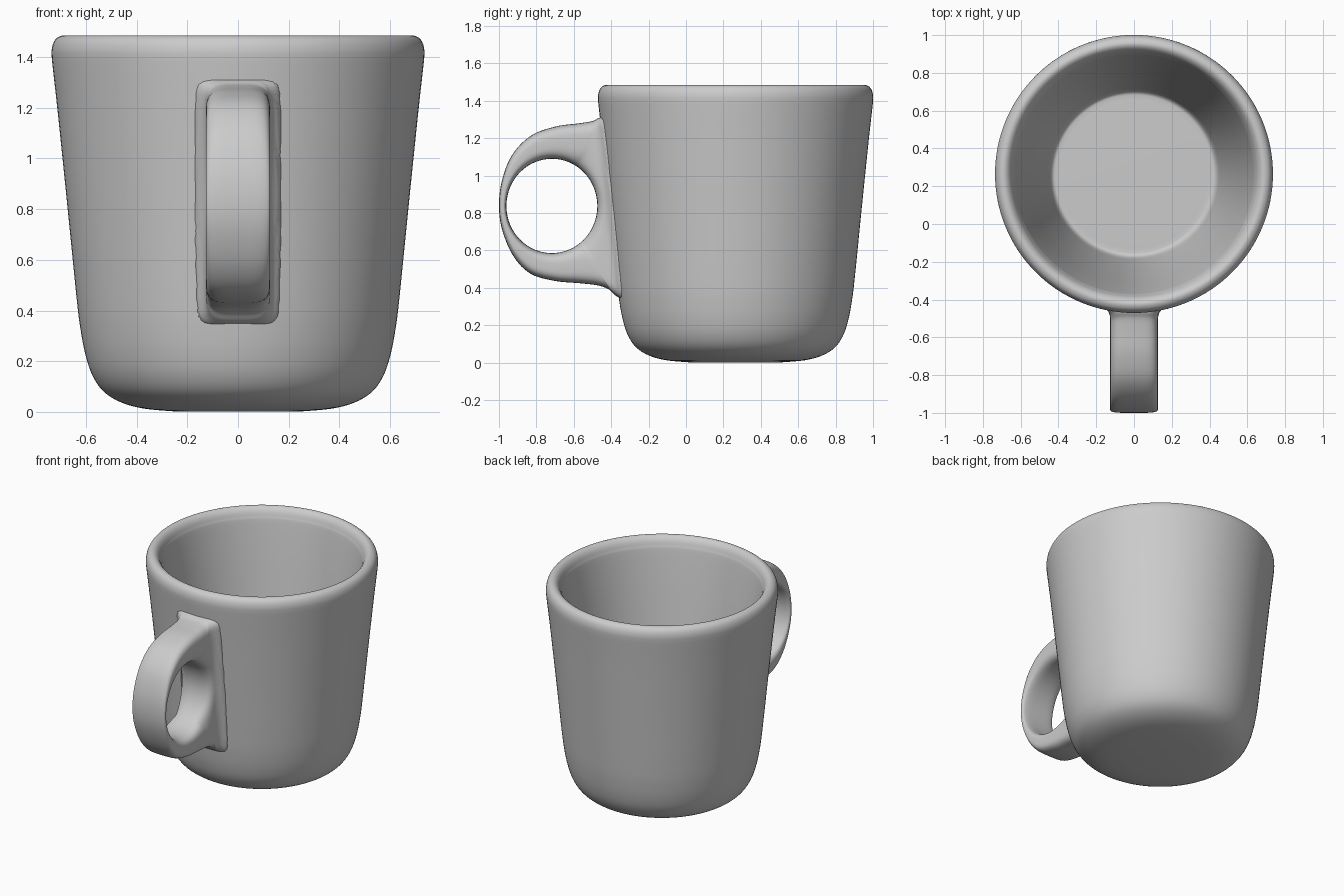
import bpy, math
from mathutils import Vector

if "Cube" in bpy.data.objects:
    bpy.data.objects.remove(bpy.data.objects["Cube"])

CUP_Y = 0.265          # centre of the cup
HOLE = Vector((-0.717, 0.838))   # finger hole centre (y, z)


def catmull(pts, steps, closed=False):
    """Smooth curve through 2D points."""
    p = [Vector(q) for q in pts]
    n = len(p)
    get = (lambda i: p[i % n]) if closed else (lambda i: p[max(0, min(n - 1, i))])
    out = []
    for i in range(n if closed else n - 1):
        a, b, c, d = (get(i + k) for k in (-1, 0, 1, 2))
        for s in range(steps):
            t = s / steps
            out.append(0.5 * (2 * b + (c - a) * t + (2 * a - 5 * b + 4 * c - d) * t * t
                              + (3 * b - a - 3 * c + d) * t ** 3))
    if not closed:
        out.append(p[-1])
    return out


def make(name, verts, faces, angle):
    me = bpy.data.meshes.new(name)
    me.from_pydata(verts, [], faces)
    ob = bpy.data.objects.new(name, me)
    bpy.context.collection.objects.link(ob)
    bpy.ops.object.select_all(action='DESELECT')
    ob.select_set(True)
    bpy.context.view_layer.objects.active = ob
    bpy.ops.object.mode_set(mode='EDIT')
    bpy.ops.mesh.select_all(action='SELECT')
    bpy.ops.mesh.normals_make_consistent(inside=False)
    bpy.ops.object.mode_set(mode='OBJECT')
    bpy.ops.object.shade_smooth_by_angle(angle=math.radians(angle))
    return ob


# Cup: outer wall, rounded rim and inner wall turned around the cup axis
wall = [(0.25, 0.002), (0.37, 0.013), (0.46, 0.037), (0.53, 0.08), (0.575, 0.145),
        (0.603, 0.23), (0.622, 0.33), (0.637, 0.45), (0.672, 0.8), (0.71, 1.17),
        (0.73, 1.35), (0.735, 1.40), (0.735, 1.43), (0.728, 1.457), (0.714, 1.476),
        (0.692, 1.485), (0.672, 1.479), (0.655, 1.46), (0.643, 1.43), (0.632, 1.385),
        (0.595, 1.15), (0.545, 0.8), (0.495, 0.48), (0.46, 0.28), (0.445, 0.21),
        (0.43, 0.185), (0.41, 0.18), (0.38, 0.18)]
profile = catmull(wall, 4)
N = 128
verts = [(r * math.cos(2 * math.pi * j / N), CUP_Y + r * math.sin(2 * math.pi * j / N), z)
         for r, z in profile for j in range(N)]
faces = [(i * N + j, i * N + (j + 1) % N, (i + 1) * N + (j + 1) % N, (i + 1) * N + j)
         for i in range(len(profile) - 1) for j in range(N)]
faces += [tuple(range(N)), tuple(range(len(verts) - N, len(verts)))]   # base and floor
make("cup", verts, faces, 75)


def cup_radius(z):
    """Outer radius of the cup at height z."""
    for (r0, z0), (r1, z1) in zip(wall, wall[1:]):
        if z0 <= z <= z1:
            return r0 + (r1 - r0) * (z - z0) / (z1 - z0)
    return 0.735


# Handle: band between its outer outline and the oval hole, filleted where it meets the cup
outline = [(-0.38, 1.325), (-0.46, 1.31), (-0.50, 1.292), (-0.57, 1.28), (-0.70, 1.262),
           (-0.83, 1.213), (-0.93, 1.11), (-0.985, 0.97), (-1.0, 0.83), (-0.98, 0.70),
           (-0.92, 0.565), (-0.83, 0.475), (-0.70, 0.437), (-0.57, 0.425), (-0.47, 0.413),
           (-0.41, 0.39), (-0.37, 0.355), (-0.30, 0.34), (-0.31, 0.55), (-0.335, 0.84),
           (-0.365, 1.10)]
M = 64
WIDTH, FLARE, REACH = 0.126, 0.045, 0.075
verts = []
path = catmull(outline, 6, True)
for o in path:
    d = (o - HOLE).normalized()
    inner = HOLE + d / math.hypot(d.x / 0.243, d.y / 0.252)
    mid, half = (o + inner) / 2, (o - inner) / 2
    for k in range(M):
        a = 2 * math.pi * k / M
        c, s = math.cos(a), math.sin(a)
        u = math.copysign(abs(c) ** 0.6, c)
        v = math.copysign(abs(s) ** 0.5, s)
        q = mid + half * u
        gap = math.hypot(v * 0.16, q.x - CUP_Y) - cup_radius(q.y)
        near = max(0, 1 - max(0, gap) / REACH)
        verts.append((v * (WIDTH + FLARE * near ** 3), q.x, q.y))
P = len(path)
faces = [(i * M + k, i * M + (k + 1) % M, (i + 1) % P * M + (k + 1) % M, (i + 1) % P * M + k)
         for i in range(P) for k in range(M)]
make("handle", verts, faces, 75)
